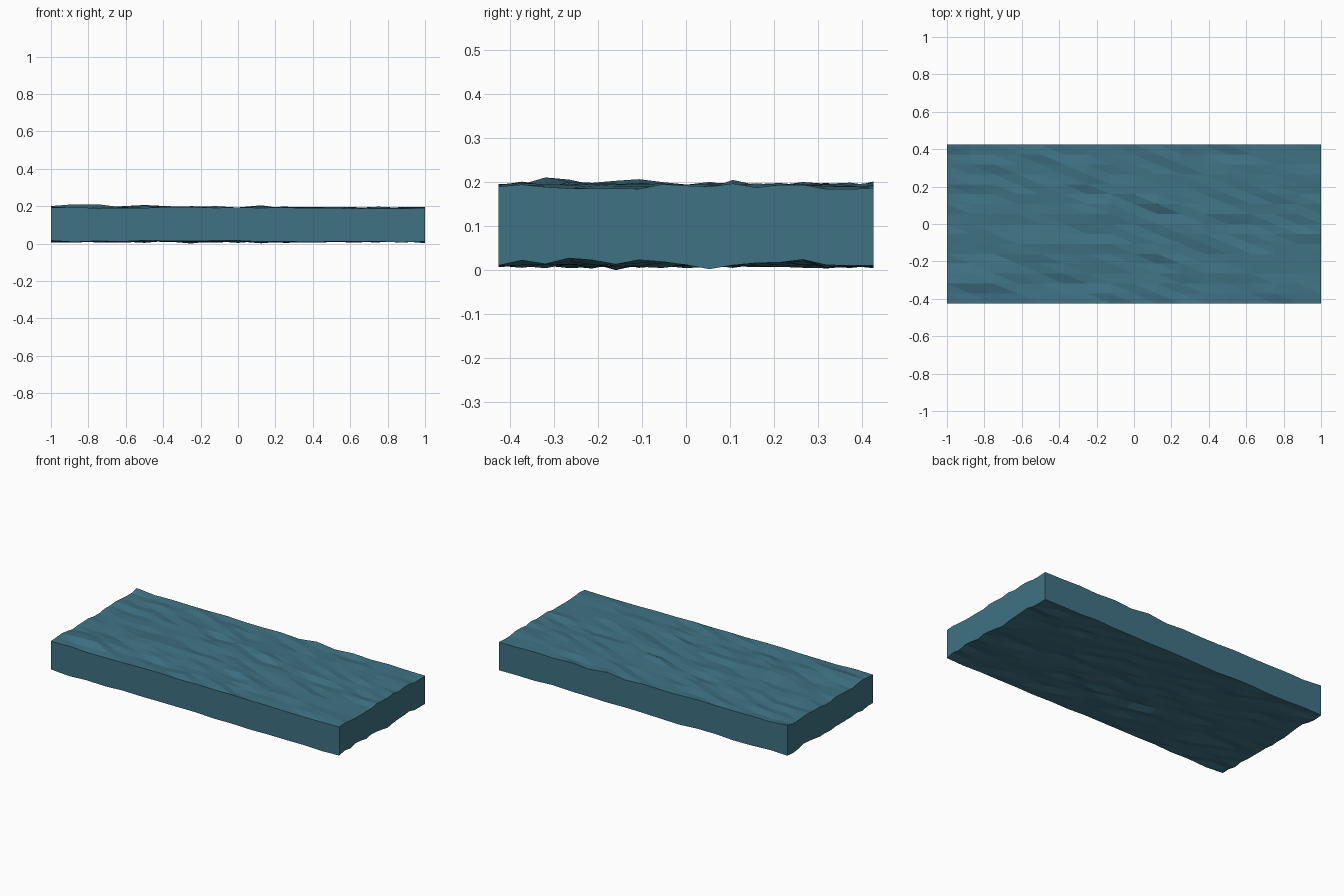
import bpy, bmesh, math, random

if "Cube" in bpy.data.objects:
    bpy.data.objects.remove(bpy.data.objects["Cube"])

random.seed(11)
N = 16                 # cells along each side
LX, LY = 2.0, 0.85     # slab footprint


def rough_grid(bm, base, low, high, bumps):
    """Grid of vertices with small random height changes plus a few broad bumps."""
    rows = []
    for i in range(N + 1):
        x = -LX / 2 + LX * i / N
        row = []
        for j in range(N + 1):
            y = -LY / 2 + LY * j / N
            z = base + random.gauss(0, 0.0042)
            for bx, by, h in bumps:
                z += h * math.exp(-((x - bx) / 0.16) ** 2 - ((y - by) / 0.06) ** 2)
            row.append(bm.verts.new((x, y, min(max(z, low), high))))
        rows.append(row)
    return rows


bm = bmesh.new()
top = rough_grid(bm, 0.190, 0.178, 0.210,
                 [(-0.85, -0.29, 0.018), (-0.5, -0.11, 0.012), (-0.25, 0.05, 0.007),
                  (-0.95, -0.42, 0.008), (0.0, 0.2, -0.006)])
bottom = rough_grid(bm, 0.012, 0.0, 0.027,
                    [(1.0, 0.21, 0.01), (1.0, -0.25, 0.009), (1.0, -0.11, 0.009)])
bottom[6][5].co.z = 0.0
top[1][2].co.z = 0.210

# Rough top and bottom faces, split along the same diagonal
for i in range(N):
    for j in range(N):
        for g, flip in ((top, False), (bottom, True)):
            a, b, c, d = g[i][j], g[i + 1][j], g[i + 1][j + 1], g[i][j + 1]
            for tri in ((a, b, d), (b, c, d)):
                bm.faces.new(tri[::-1] if flip else tri)

# Flat vertical sides
ring = ([(i, 0) for i in range(N)] + [(N, j) for j in range(N)]
        + [(i, N) for i in range(N, 0, -1)] + [(0, j) for j in range(N, 0, -1)])
for (i, j), (k, l) in zip(ring, ring[1:] + ring[:1]):
    bm.faces.new((bottom[i][j], bottom[k][l], top[k][l], top[i][j]))

mesh = bpy.data.meshes.new("stone_slab")
bm.to_mesh(mesh)
bm.free()
slab = bpy.data.objects.new("stone_slab", mesh)
bpy.context.collection.objects.link(slab)

# Blue-green stone colour
mat = bpy.data.materials.new("teal_stone")
mat.diffuse_color = (0.05, 0.17, 0.23, 1)
mat.use_nodes = True
mat.node_tree.nodes["Principled BSDF"].inputs["Base Color"].default_value = mat.diffuse_color
mesh.materials.append(mat)
